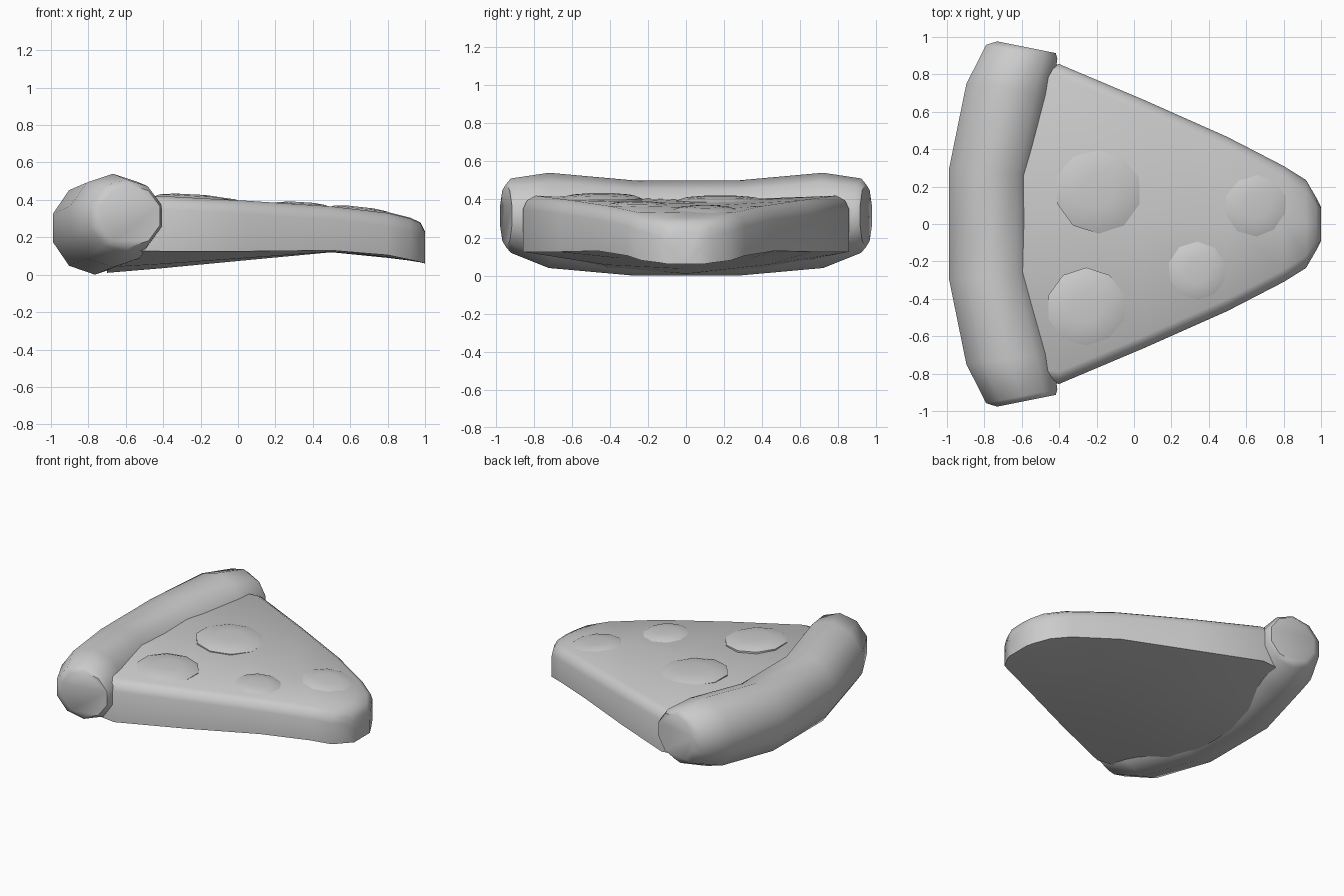
import bpy, bmesh, math
from mathutils import Vector

if "Cube" in bpy.data.objects:
    bpy.data.objects.remove(bpy.data.objects["Cube"])


def loft(name, rings, angle):
    """Skin closed rings of points, cap both ends, smooth by angle."""
    bm = bmesh.new()
    vs = [[bm.verts.new(p) for p in ring] for ring in rings]
    n = len(rings[0])
    for a, b in zip(vs, vs[1:]):
        for i in range(n):
            j = (i + 1) % n
            bm.faces.new((a[i], a[j], b[j], b[i]))
    bm.faces.new(vs[0])
    bm.faces.new(vs[-1])
    bmesh.ops.recalc_face_normals(bm, faces=bm.faces)
    return finish(name, bm, angle)


def finish(name, bm, angle):
    me = bpy.data.meshes.new(name)
    bm.to_mesh(me)
    bm.free()
    ob = bpy.data.objects.new(name, me)
    bpy.context.collection.objects.link(ob)
    bpy.ops.object.select_all(action='DESELECT')
    ob.select_set(True)
    bpy.context.view_layer.objects.active = ob
    bpy.ops.object.shade_smooth_by_angle(angle=math.radians(angle))
    return ob


# Crust: ten-sided bent roll, half described then mirrored in y
# centre x, y, z, horizontal radius, vertical radius, skew of the ring
HALF = [(-0.765, 0.275, 0.25, 0.235, 0.25, 0.10),
        (-0.668, 0.72, 0.29, 0.24, 0.25, 0.13),
        (-0.60, 0.92, 0.315, 0.20, 0.195, 0.20),
        (-0.575, 0.945, 0.315, 0.165, 0.165, 0.20)]


def crust_ring(cx, cy, cz, rh, rz, skew, side):
    pts = []
    for i in range(10):
        t = math.tau * i / 10
        h = rh * math.sin(t)
        pts.append((cx - h, side * (cy + h * skew), cz - rz * math.cos(t)))
    return pts


loft("crust", [crust_ring(*h, -1) for h in reversed(HALF)]
     + [crust_ring(*h, 1) for h in HALF], 50)

# Slice body: x, half width, bottom centre, bottom edge, top edge, top centre
STATIONS = [(-0.70, 0.82, 0.01, 0.13, 0.41, 0.40),
            (-0.40, 0.855, 0.035, 0.125, 0.42, 0.39),
            (0.05, 0.665, 0.078, 0.125, 0.395, 0.38),
            (0.50, 0.465, 0.12, 0.13, 0.365, 0.36),
            (0.80, 0.31, 0.09, 0.105, 0.33, 0.335),
            (0.92, 0.235, 0.075, 0.08, 0.30, 0.305),
            (0.975, 0.14, 0.066, 0.068, 0.275, 0.28),
            (1.0, 0.09, 0.06, 0.06, 0.225, 0.23)]


def body_ring(x, w, zb, zs, zt, zc):
    k = min(1, w / 0.2)
    half = [(0.5 * w, zb + 0.25 * (zs - zb)), (w, zs), (w, zt - 0.07),
            (w - 0.02 * k, zt - 0.025), (w - 0.065 * k, zt)]
    ring = [(0, zb)] + half + [(0, zc)] + [(-y, z) for y, z in reversed(half)]
    return [(x, y, z) for y, z in ring]


loft("slice_body", [body_ring(*s) for s in STATIONS], 55)

# Toppings: low ten-sided domes lying on the sloping top
TOPPINGS = [(-0.19, 0.18, 0.232, 0.418, 0.04),
            (-0.255, -0.445, 0.212, 0.43, 0.05),
            (0.34, -0.255, 0.17, 0.388, 0.06),
            (0.655, 0.10, 0.185, 0.362, 0.11)]
for n, (x, y, r, top, slope) in enumerate(TOPPINGS):
    rings = []
    for s, drop in ((1.0, 0.06), (1.0, 0.024), (0.8, 0.008), (0.4, 0.0)):
        ring = []
        for i in range(10):
            t = math.tau * (i + 0.5) / 10
            dx, dy = r * s * math.cos(t), r * s * math.sin(t)
            ring.append((x + dx, y + dy, top - drop - slope * dx))
        rings.append(ring)
    loft(f"topping_{n + 1}", rings, 50)
